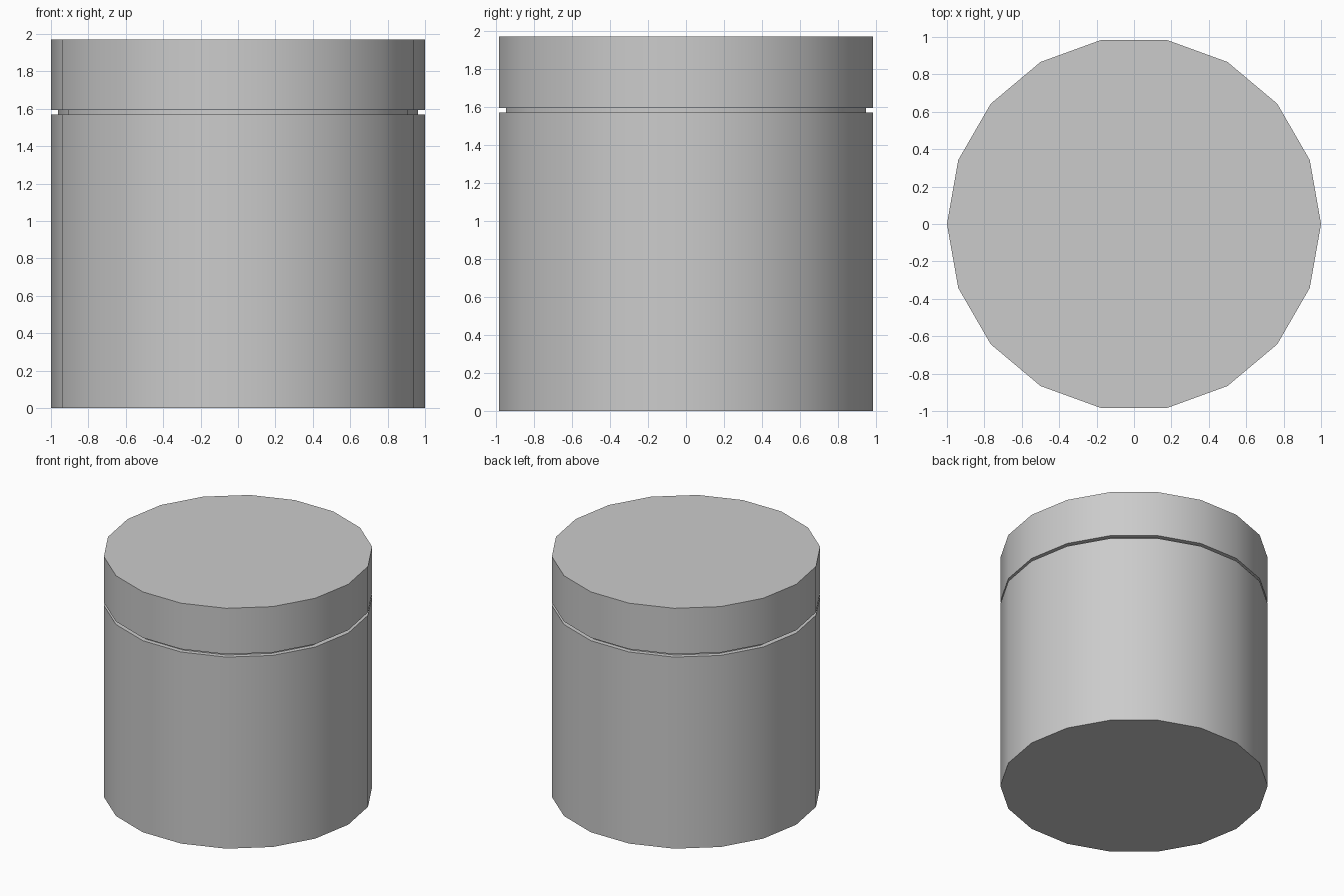
import bpy, math

if "Cube" in bpy.data.objects:
    bpy.data.objects.remove(bpy.data.objects["Cube"])

SIDES = 18
R, R_NECK = 1.0, 0.963
Z_BODY, Z_LID, Z_TOP = 1.57, 1.594, 1.97


def lathe(name, profile):
    """Closed solid from (radius, z) points, bottom to top."""
    verts, faces = [], []
    for r, z in profile:
        for i in range(SIDES):
            a = 2 * math.pi * i / SIDES
            verts.append((r * math.cos(a), r * math.sin(a), z))
    for k in range(len(profile) - 1):
        for i in range(SIDES):
            j = (i + 1) % SIDES
            a, b = k * SIDES, (k + 1) * SIDES
            faces.append((a + i, a + j, b + j, b + i))
    faces.append(tuple(reversed(range(SIDES))))
    faces.append(tuple(range(len(verts) - SIDES, len(verts))))
    mesh = bpy.data.meshes.new(name)
    mesh.from_pydata(verts, [], faces)
    ob = bpy.data.objects.new(name, mesh)
    bpy.context.collection.objects.link(ob)
    bpy.ops.object.select_all(action='DESELECT')
    ob.select_set(True)
    bpy.context.view_layer.objects.active = ob
    bpy.ops.object.shade_smooth_by_angle(angle=math.radians(30))
    return ob


# Canister body with the narrow neck that shows in the seam
lathe("body", [(R, 0), (R, Z_BODY), (R_NECK, Z_BODY), (R_NECK, Z_LID)])

# Flat lid above the seam
lathe("lid", [(R, Z_LID), (R, Z_TOP)])
